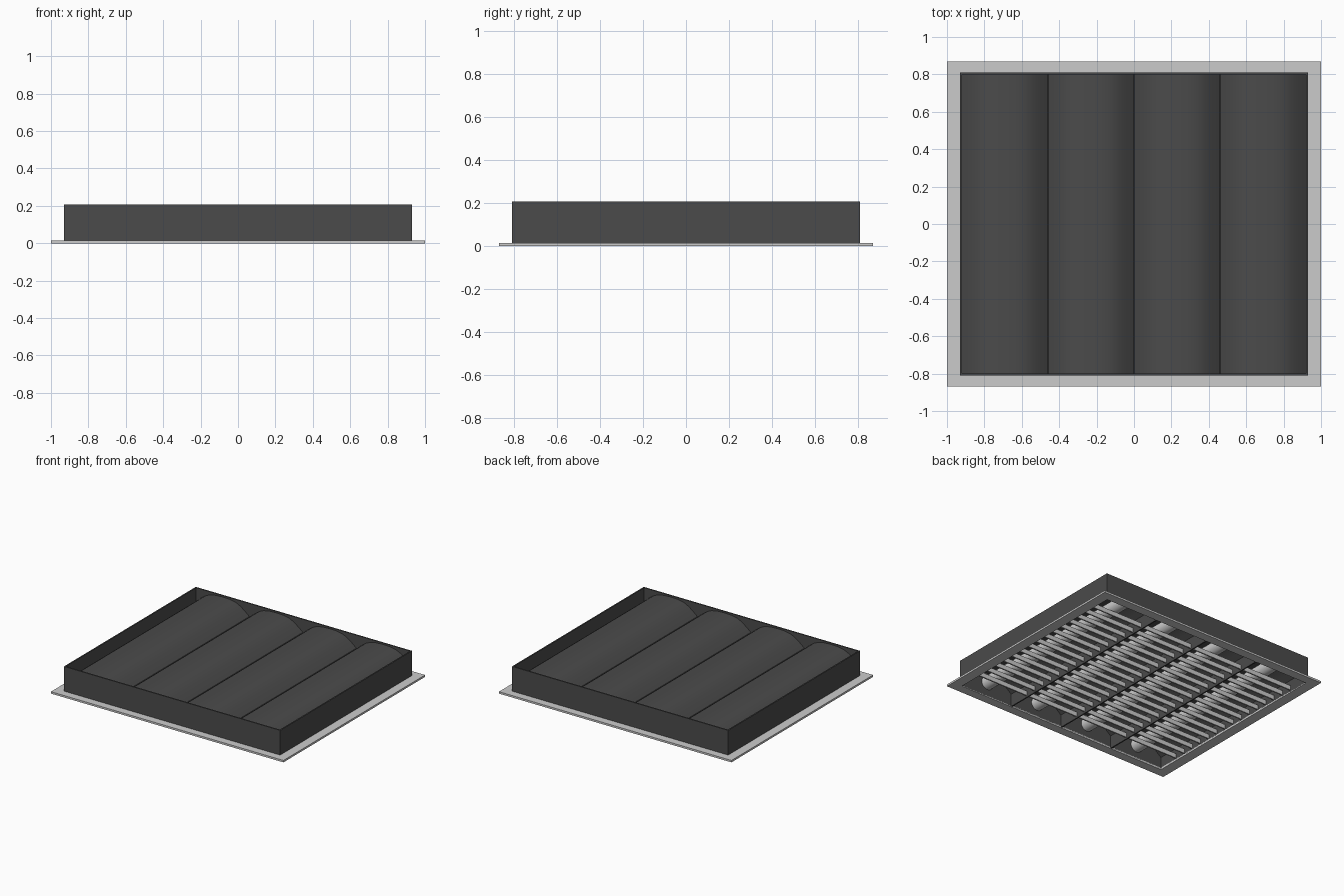
import bpy, bmesh, math
from mathutils import Matrix

if "Cube" in bpy.data.objects:
    bpy.data.objects.remove(bpy.data.objects["Cube"])

dark = bpy.data.materials.new("dark_metal")
dark.diffuse_color = (0.07, 0.07, 0.07, 1)
dark.use_nodes = True
dark.node_tree.nodes["Principled BSDF"].inputs["Base Color"].default_value = dark.diffuse_color

BAYS = [-0.69, -0.23, 0.23, 0.69]
END_Y = 0.8


def finish(name, bm, mat=None, smooth=False, recalc=True):
    if recalc:
        bmesh.ops.recalc_face_normals(bm, faces=bm.faces)
    me = bpy.data.meshes.new(name)
    bm.to_mesh(me)
    bm.free()
    ob = bpy.data.objects.new(name, me)
    bpy.context.collection.objects.link(ob)
    if mat:
        me.materials.append(mat)
    if smooth:
        bpy.context.view_layer.objects.active = ob
        ob.select_set(True)
        bpy.ops.object.shade_smooth_by_angle(angle=math.radians(40))
        ob.select_set(False)
    return ob


def ring(name, outer, inner, z0, z1, mat=None):
    """Rectangular frame between two half-size pairs."""
    bm = bmesh.new()
    signs = [(-1, -1), (1, -1), (1, 1), (-1, 1)]
    loops = [[bm.verts.new((sx * h[0], sy * h[1], z)) for sx, sy in signs]
             for h, z in ((outer, z0), (outer, z1), (inner, z1), (inner, z0))]
    for a in range(4):
        la, lb = loops[a], loops[(a + 1) % 4]
        for i in range(4):
            j = (i + 1) % 4
            bm.faces.new((la[i], la[j], lb[j], lb[i]))
    return finish(name, bm, mat)


def extrude_y(bm, pts, y0, y1):
    """Solid x-z outline swept along y."""
    a = [bm.verts.new((x, y0, z)) for x, z in pts]
    b = [bm.verts.new((x, y1, z)) for x, z in pts]
    n = len(pts)
    for i in range(n):
        j = (i + 1) % n
        bm.faces.new((a[i], a[j], b[j], b[i]))
    bm.faces.new(a)
    bm.faces.new(b)


# Ceiling flange and open-topped housing walls
ring("flange", (1.0, 0.87), (0.92, 0.8), 0.0, 0.015)
ring("housing_walls", (0.93, 0.81), (0.92, 0.8), 0.005, 0.207, dark)

# Arched reflector sheet over each bay (solid outline, thin)
half = [(0.23, 0.103), (0.19, 0.136), (0.15, 0.165), (0.11, 0.184), (0.06, 0.193)]
arch = [(-x, z) for x, z in half] + [(0, 0.196)] + half[::-1]
for i, cx in enumerate(BAYS):
    bm = bmesh.new()
    outline = [(cx + x, z) for x, z in arch]
    outline += [(cx + x, z - 0.005) for x, z in arch[::-1]]
    extrude_y(bm, outline, -END_Y, END_Y)
    finish(f"reflector_{i + 1}", bm, dark, smooth=True)

# Upright partitions between the bays
for i, x in enumerate((-0.46, 0, 0.46)):
    bm = bmesh.new()
    extrude_y(bm, [(x - 0.005, 0.003), (x + 0.005, 0.003),
                   (x + 0.005, 0.105), (x - 0.005, 0.105)], -END_Y, END_Y)
    finish(f"partition_{i + 1}", bm, dark)

# Lamp tubes, running from wall to wall
for i, cx in enumerate(BAYS):
    bm = bmesh.new()
    bmesh.ops.create_cone(bm, cap_ends=True, segments=32, radius1=0.05,
                          radius2=0.05, depth=2 * END_Y - 0.01,
                          matrix=Matrix.Translation((cx, 0, 0.105))
                          @ Matrix.Rotation(math.pi / 2, 4, 'X'))
    finish(f"lamp_tube_{i + 1}", bm, smooth=True)

# Louvre fins across each bay
FINS = 15
for i, cx in enumerate(BAYS):
    bm = bmesh.new()
    for k in range(FINS):
        y = -0.63 + 1.26 * k / (FINS - 1)
        extrude_y(bm, [(cx - 0.225, 0.015), (cx + 0.225, 0.015),
                       (cx + 0.225, 0.05), (cx - 0.225, 0.05)], y - 0.005, y + 0.005)
    finish(f"louvre_fins_{i + 1}", bm)
